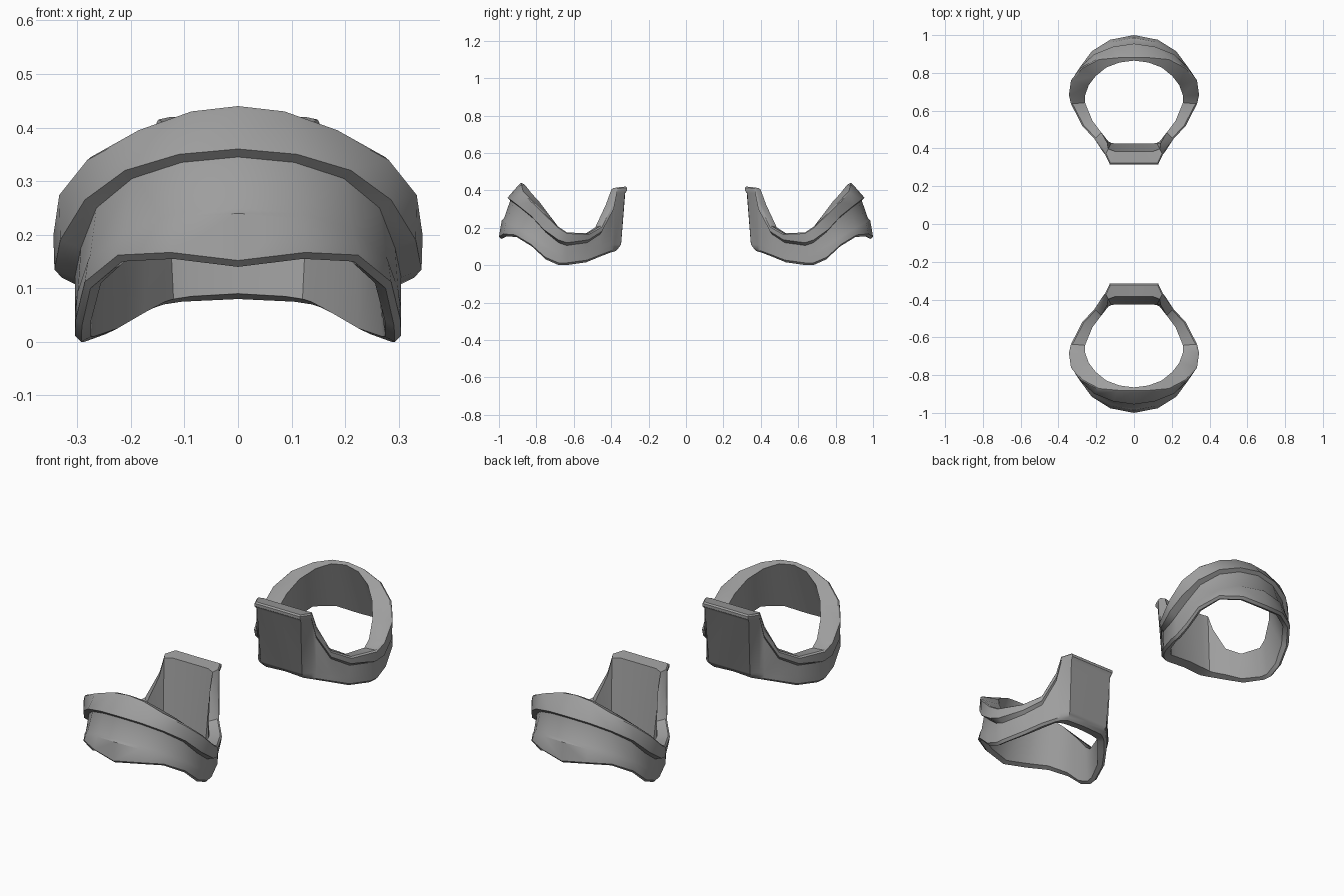
import bpy
import bmesh
from math import sin, cos, radians

old_cube = bpy.data.objects.get("Cube")
if old_cube:
    bpy.data.objects.remove(old_cube, do_unlink=True)

CENTRE = 0.665  # distance of each cuff's axis from the origin


def make_material(name, colour):
    mat = bpy.data.materials.new(name)
    mat.use_nodes = True
    mat.diffuse_color = colour
    mat.node_tree.nodes["Principled BSDF"].inputs["Base Color"].default_value = colour
    return mat


grey = make_material("plain grey", (0.34, 0.34, 0.34, 1))

# Half outline from the outer middle (angle 0) to the back plate (angle 180):
# angle, heights (low, rim, band, top), radii (low, waist, band, top, inner top, inner low)
STATIONS = [
    (0, .14, .24, .36, .44, .335, .275, .29, .225, .2, .3),
    (22, .155, .23, .35, .43, .335, .28, .295, .24, .205, .3),
    (42, .15, .2, .32, .395, .335, .295, .315, .285, .22, .3),
    (60, .1, .15, .265, .345, .33, .305, .33, .325, .235, .295),
    (74, .03, .09, .19, .28, .315, .305, .345, .347, .25, .285),
    (87, 0, .05, .135, .205, .305, .305, .343, .345, .26, .275),
    (95, 0, .04, .12, .175, .3, .3, .33, .335, .26, .27),
    (118, .015, .05, .135, .17, .29, .29, .305, .31, .25, .255),
    (136, .045, .08, .18, .21, .295, .285, .3, .3, .25, .25),
    (149, .065, .1, .3, .33, .31, .315, .325, .32, .275, .265),
    (153, .07, .1, .4, .415, .315, .32, .335, .335, .3, .265),
    (160, .075, .1, .4, .42, .32, .36, .373, .373, .298, .255),
    (180, .08, .1, .4, .42, .3, .34, .35, .35, .28, .24),
]


def section(low, rim, band, top, r_low, r_waist, r_band, r_top, r_in_top, r_in_low):
    """Closed wall section: flared rim, waist, raised band, inner face."""
    def blend(t):
        return r_low + (r_waist - r_low) * t
    return [
        (r_in_low, low + .01),
        (r_low - .012, low),
        (r_low, low + .012),
        (blend(.25), rim),
        (blend(.45), rim + .01),
        (r_waist, band - .015),
        (r_band, band),
        (r_top, top - .006),
        (r_top - .008, top),
        (r_in_top, top - .008),
    ]


def make_cuff(name, side):
    bm = bmesh.new()
    # mirror the half outline across x to close the ring
    ring = [(s[0], s[1:]) for s in STATIONS]
    ring += [(-s[0], s[1:]) for s in reversed(STATIONS[1:-1])]
    loops = []
    for angle, values in ring:
        a = radians(angle)
        loops.append([bm.verts.new((r * sin(a), side * (CENTRE + r * cos(a)), z))
                      for r, z in section(*values)])
    # skin neighbouring sections
    for i, here in enumerate(loops):
        after = loops[(i + 1) % len(loops)]
        for j in range(len(here)):
            k = (j + 1) % len(here)
            bm.faces.new((here[j], after[j], after[k], here[k]))
    bmesh.ops.recalc_face_normals(bm, faces=bm.faces)
    mesh = bpy.data.meshes.new(name)
    bm.to_mesh(mesh)
    bm.free()
    mesh.materials.append(grey)
    obj = bpy.data.objects.new(name, mesh)
    bpy.context.collection.objects.link(obj)
    bpy.ops.object.select_all(action='DESELECT')
    obj.select_set(True)
    bpy.context.view_layer.objects.active = obj
    bpy.ops.object.shade_smooth_by_angle(angle=radians(35))


make_cuff("front_cuff", -1)
make_cuff("back_cuff", 1)
